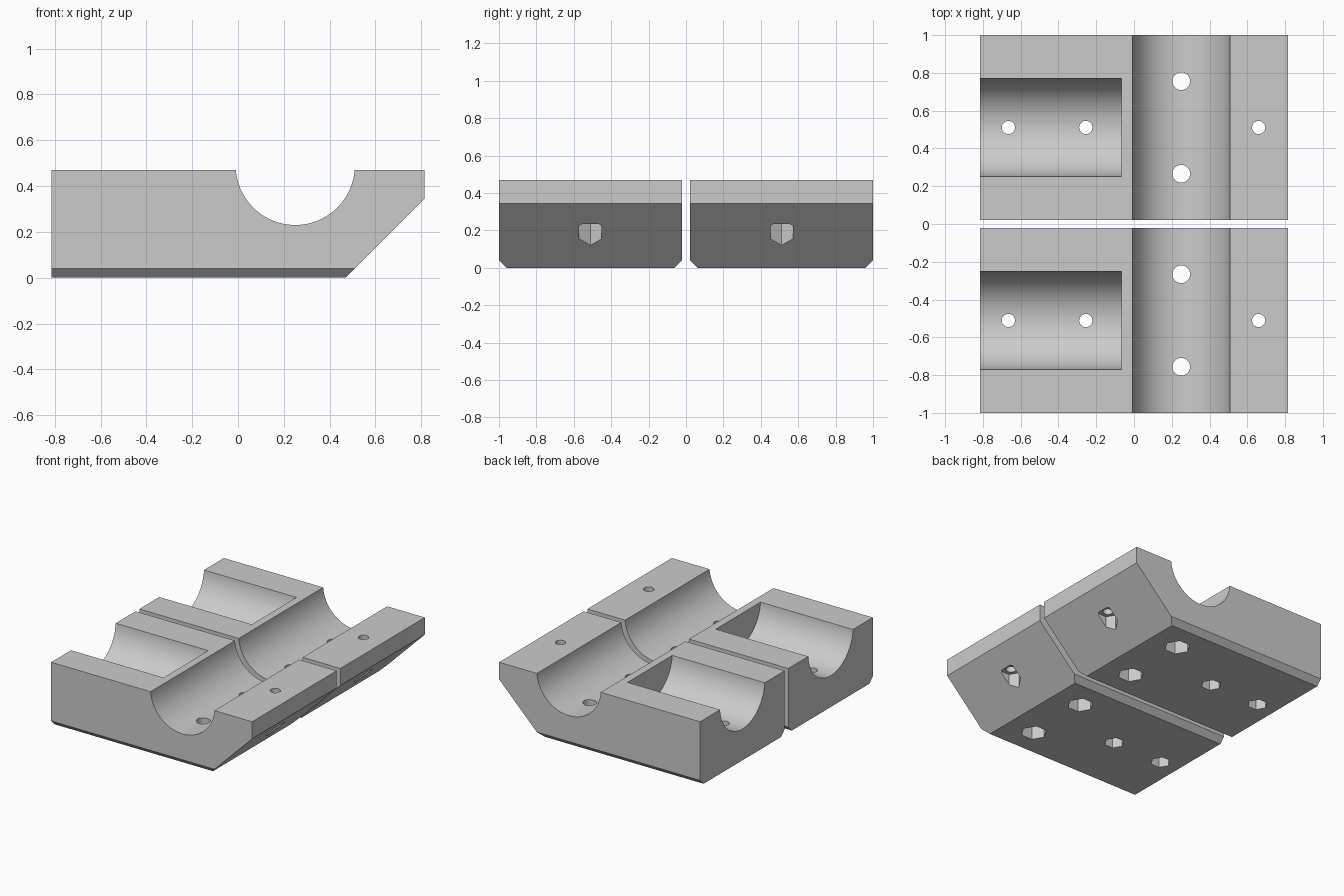
import bpy
import bmesh
import math
from mathutils import Matrix

default = bpy.data.objects.get("Cube")
if default:
    bpy.data.objects.remove(default, do_unlink=True)

HALF_X, TOP, GAP = 0.815, 0.47, 0.022
MID = (1 + GAP) / 2          # y centre of each block
WIDTH = 1 - GAP
GROOVE_R, GROOVE_Z = 0.26, 0.49

grey = bpy.data.materials.new("plain grey")
grey.use_nodes = True
colour = (0.6, 0.6, 0.6, 1)
grey.diffuse_color = colour
grey.node_tree.nodes["Principled BSDF"].inputs["Base Color"].default_value = colour


def to_object(name, bm):
    bmesh.ops.recalc_face_normals(bm, faces=bm.faces)
    mesh = bpy.data.meshes.new(name)
    bm.to_mesh(mesh)
    bm.free()
    mesh.materials.append(grey)
    obj = bpy.data.objects.new(name, mesh)
    bpy.context.collection.objects.link(obj)
    return obj


def cylinder(name, centre, radius, length, sides, axis="Z"):
    turn = {"X": Matrix.Rotation(math.pi / 2, 4, "Y"),
            "Y": Matrix.Rotation(math.pi / 2, 4, "X"),
            "Z": Matrix.Identity(4)}[axis]
    bm = bmesh.new()
    bmesh.ops.create_cone(bm, cap_ends=True, segments=sides, radius1=radius,
                          radius2=radius, depth=length,
                          matrix=Matrix.Translation(centre) @ turn)
    return to_object(name, bm)


def hex_pocket(x, y, flats, ceiling):
    # Nut pocket open at the bottom, corners pointing along x
    bm = bmesh.new()
    r = flats / math.sqrt(3)
    ring = [bm.verts.new((x + r * math.cos(i * math.pi / 3),
                          y + r * math.sin(i * math.pi / 3), -0.1)) for i in range(6)]
    base = bm.faces.new(ring)
    up = bmesh.ops.extrude_face_region(bm, geom=[base])["geom"]
    bmesh.ops.translate(bm, vec=(0, 0, ceiling + 0.1),
                        verts=[v for v in up if isinstance(v, bmesh.types.BMVert)])
    return to_object("nut_pocket_cutter", bm)


def block_body(name, y):
    # Side profile with sloped end, extruded along y
    outline = [(-HALF_X, 0), (0.47, 0), (HALF_X, 0.345), (HALF_X, TOP), (-HALF_X, TOP)]
    bm = bmesh.new()
    side = bm.faces.new([bm.verts.new((x, y - WIDTH / 2, z)) for x, z in outline])
    back = bmesh.ops.extrude_face_region(bm, geom=[side])["geom"]
    bmesh.ops.translate(bm, vec=(0, WIDTH, 0),
                        verts=[v for v in back if isinstance(v, bmesh.types.BMVert)])
    # Chamfer the two long bottom edges
    long_edges = [e for e in bm.edges if all(v.co.z < 0.001 for v in e.verts)
                  and abs(e.verts[0].co.x - e.verts[1].co.x) > 1]
    bmesh.ops.bevel(bm, geom=long_edges, offset=0.04, offset_type="OFFSET",
                    segments=1, affect="EDGES")
    return to_object(name, bm)


def cut(body, cutter):
    mod = body.modifiers.new("cut", "BOOLEAN")
    mod.operation = "DIFFERENCE"
    mod.solver = "EXACT"
    mod.object = cutter
    bpy.context.view_layer.objects.active = body
    bpy.ops.object.modifier_apply(modifier=mod.name)
    bpy.data.objects.remove(cutter, do_unlink=True)


for name, y in (("back_clamp_block", MID), ("front_clamp_block", -MID)):
    body = block_body(name, y)
    # Cross groove and the closed-ended lengthwise groove
    cut(body, cylinder("cross_groove_cutter", (0.25, y, GROOVE_Z), GROOVE_R, 1.2, 96, "Y"))
    cut(body, cylinder("long_groove_cutter", (-0.565, y, GROOVE_Z), GROOVE_R, 1.0, 96, "X"))
    # Bolt holes with nut pockets: x, y, hole radius, width across flats, pocket ceiling
    bolts = [(0.25, y + 0.245, 0.047, 0.155, 0.1), (0.25, y - 0.245, 0.047, 0.155, 0.1),
             (-0.665, y, 0.035, 0.12, 0.1), (-0.255, y, 0.035, 0.12, 0.1),
             (0.66, y, 0.035, 0.12, 0.235)]
    for bx, by, radius, flats, ceiling in bolts:
        cut(body, cylinder("bolt_hole_cutter", (bx, by, 0.3), radius, 1.0, 32))
        cut(body, hex_pocket(bx, by, flats, ceiling))
    # Smooth the curved walls, keep the edges crisp
    bpy.ops.object.select_all(action="DESELECT")
    body.select_set(True)
    bpy.context.view_layer.objects.active = body
    bpy.ops.object.shade_smooth_by_angle(angle=math.radians(25))
